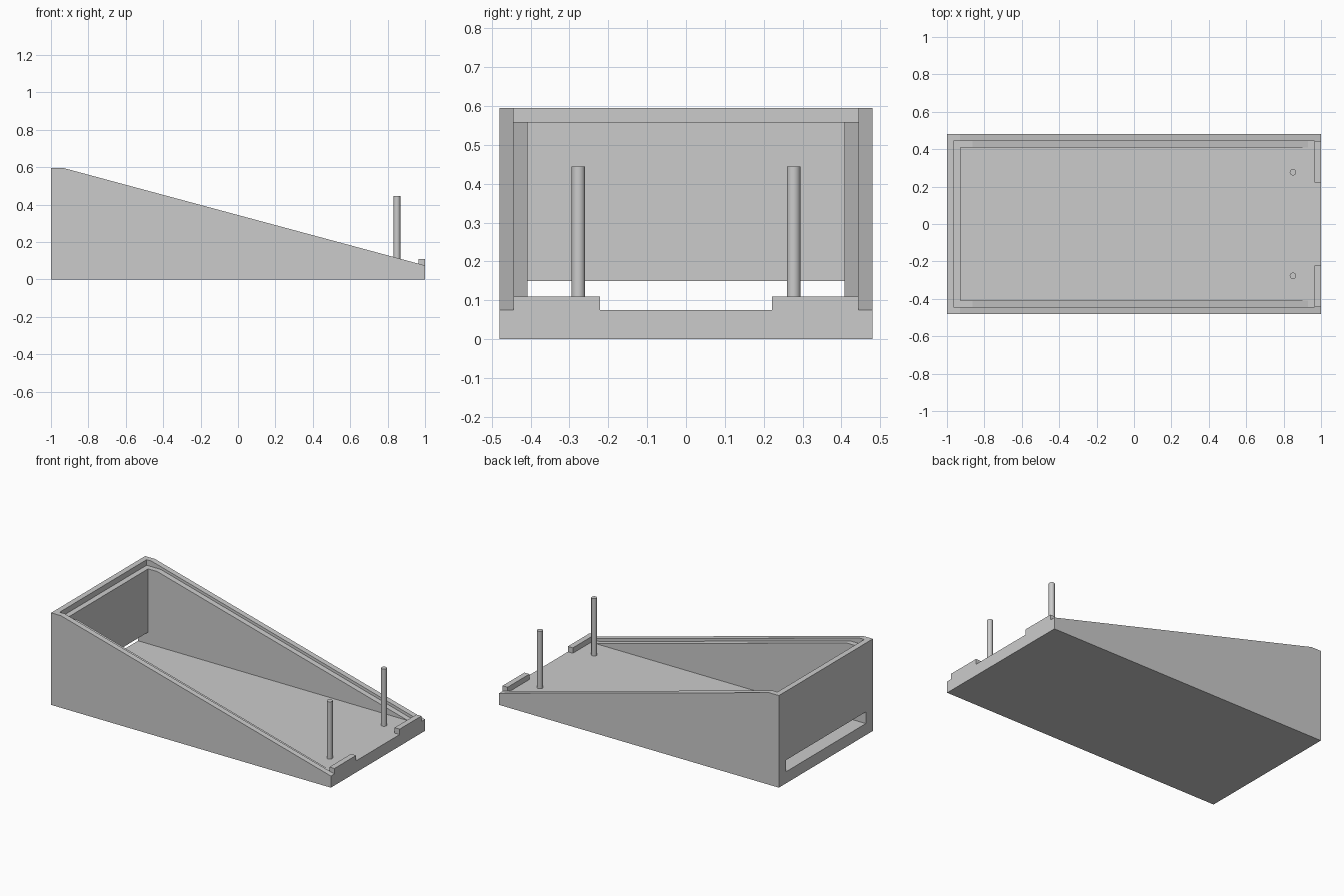
import bpy, bmesh

if "Cube" in bpy.data.objects:
    bpy.data.objects.remove(bpy.data.objects["Cube"])

HALF_W, WALL, FLOOR, TOP = 0.48, 0.036, 0.075, 0.595
LIP = HALF_W - WALL
INNER = LIP - WALL

grey = bpy.data.materials.new("plain grey")
grey.use_nodes = True
colour = (0.6, 0.6, 0.6, 1)
grey.diffuse_color = colour
grey.node_tree.nodes["Principled BSDF"].inputs["Base Color"].default_value = colour


def prism(name, profile, y0, y1):
    """Extrude an x-z outline from y0 to y1."""
    bm = bmesh.new()
    face = bm.faces.new([bm.verts.new((x, y0, z)) for x, z in profile])
    out = bmesh.ops.extrude_face_region(bm, geom=[face])
    moved = [v for v in out["geom"] if isinstance(v, bmesh.types.BMVert)]
    bmesh.ops.translate(bm, verts=moved, vec=(0, y1 - y0, 0))
    bmesh.ops.recalc_face_normals(bm, faces=bm.faces)
    mesh = bpy.data.meshes.new(name)
    bm.to_mesh(mesh)
    bm.free()
    mesh.materials.append(grey)
    obj = bpy.data.objects.new(name, mesh)
    bpy.context.collection.objects.link(obj)
    return obj


def cut(target, cutter):
    mod = target.modifiers.new("cut", 'BOOLEAN')
    mod.operation, mod.solver, mod.object = 'DIFFERENCE', 'EXACT', cutter
    bpy.context.view_layer.objects.active = target
    bpy.ops.object.modifier_apply(modifier=mod.name)
    bpy.data.objects.remove(cutter)


# Sloping outer body
body = prism("wedge_tray", [(-1, 0), (1, 0), (1, FLOOR), (-0.93, TOP), (-1, TOP)],
             -HALF_W, HALF_W)

# Stepped recess that leaves a ledge inside the rim
cut(body, prism("recess_cutter",
                [(WALL - 1, 1), (WALL - 1, TOP - WALL), (-0.863, TOP - WALL),
                 (0.93, FLOOR), (1.1, FLOOR), (1.1, 1)], -LIP, LIP))

# Deep cavity with the slot through the tall end wall
cut(body, prism("cavity_cutter",
                [(-1.1, FLOOR), (1.1, FLOOR), (1.1, 1), (2 * WALL - 1, 1),
                 (2 * WALL - 1, 0.15), (-1.1, 0.15)], -INNER, INNER))

# Low stops and round pegs at the open end
for side, sign in (("left", 1), ("right", -1)):
    prism(side + "_stop", [(1 - WALL, FLOOR), (1, FLOOR), (1, 0.11), (1 - WALL, 0.11)],
          *sorted((sign * 0.222, sign * LIP)))
    bpy.ops.mesh.primitive_cylinder_add(vertices=32, radius=0.0175, depth=0.445 - FLOOR,
                                        location=(0.85, sign * 0.277, (0.445 + FLOOR) / 2))
    peg = bpy.context.object
    peg.name = side + "_peg"
    peg.data.materials.append(grey)
    bpy.ops.object.shade_smooth_by_angle()
